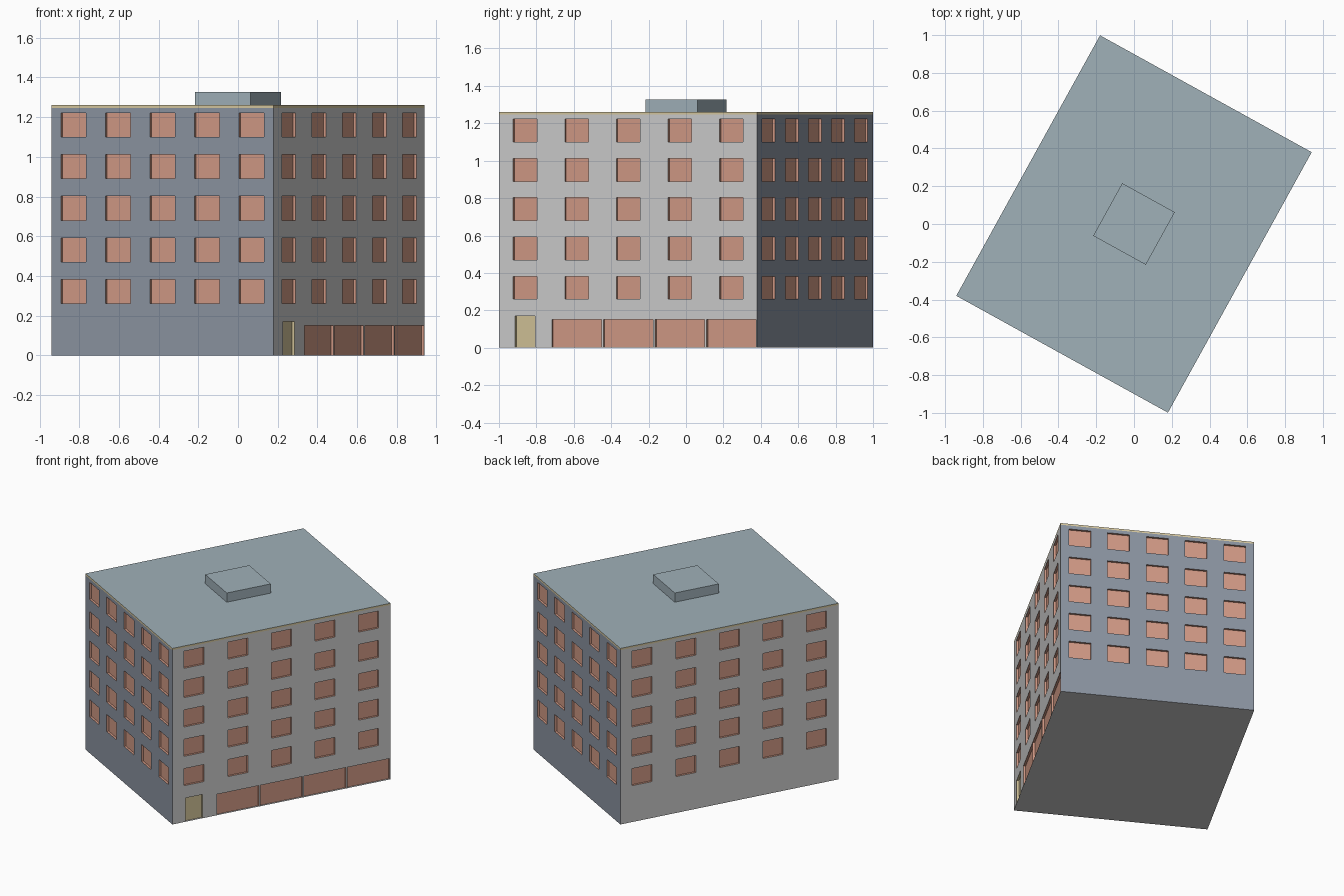
import bpy, bmesh, math
from mathutils import Vector

if "Cube" in bpy.data.objects:
    bpy.data.objects.remove(bpy.data.objects["Cube"])

W, L, H = 1.28, 1.575, 1.26        # block width, length, height
STOREY = H / 6
BAND = 0.013                       # cornice strip height
DEPTH = 0.015                      # recess of windows and doors
TURN = math.radians(-28.9)         # the block stands at an angle


def material(name, r, g, b):
    m = bpy.data.materials.new(name)
    lin = [(c / 255) ** 2.2 for c in (r, g, b)]
    m.diffuse_color = (*lin, 1)
    m.use_nodes = True
    m.node_tree.nodes["Principled BSDF"].inputs["Base Color"].default_value = m.diffuse_color
    return m


PALE = material("pale_render", 203, 203, 199)
BLUE = material("blue_grey_render", 138, 147, 160)
PANE = material("terracotta_pane", 208, 152, 132)
DOOR = material("cream_door", 208, 192, 150)
TRIM = material("cream_trim", 212, 198, 158)
ROOF = material("roof_grey", 158, 175, 183)


def make_object(name, bm, mats):
    me = bpy.data.meshes.new(name)
    bm.to_mesh(me)
    bm.free()
    for m in mats:
        me.materials.append(m)
    ob = bpy.data.objects.new(name, me)
    ob.rotation_euler.z = TURN
    bpy.context.collection.objects.link(ob)
    return ob


def face(bm, pts, mat=0):
    f = bm.faces.new([bm.verts.new(p) for p in pts])
    f.material_index = mat


def box(name, sx, sy, z0, z1, side, top, bottom):
    bm = bmesh.new()
    bmesh.ops.create_cube(bm, size=1)
    for v in bm.verts:
        v.co = (v.co.x * sx, v.co.y * sy, z0 if v.co.z < 0 else z1)
    bm.normal_update()
    for f in bm.faces:
        f.material_index = 1 if f.normal.z > 0.5 else 2 if f.normal.z < -0.5 else 0
    return make_object(name, bm, [side, top, bottom])


def wall(name, start, end, mat, shopfront=False):
    a, b = Vector((*start, 0)), Vector((*end, 0))
    length = (b - a).length
    t = (b - a) / length
    inward = Vector((-t.y, t.x, 0))
    bm = bmesh.new()

    def p(u, v, d=0):
        return a + t * u + inward * d + Vector((0, 0, v))

    def quad(u0, u1, v0, v1, m=0, d=0):
        face(bm, [p(u0, v0, d), p(u1, v0, d), p(u1, v1, d), p(u0, v1, d)], m)

    def recess(u0, u1, v0, v1, m):
        quad(u0, u1, v0, v1, m, DEPTH)
        ring = [(u0, v0), (u1, v0), (u1, v1), (u0, v1)]
        for i in range(4):
            if i == 0 and v0 == 0:
                continue
            c, e = ring[i], ring[(i + 1) % 4]
            face(bm, [p(*c), p(*e), p(*e, DEPTH), p(*c, DEPTH)], m)

    def row(v0, v1, openings):
        u = 0
        for u0, u1, top, m in openings:
            quad(u, u0, v0, v1)
            recess(u0, u1, v0, top, m)
            if top < v1:
                quad(u0, u1, top, v1)
            u = u1
        quad(u, length, v0, v1)

    bay = length / 5
    level = 0
    # street level: one door and four shop windows
    if shopfront:
        level = 0.17
        items = [(bay / 2 - 0.061, bay / 2 + 0.061, level, 2)]
        items += [(i * bay + 0.006, (i + 1) * bay - 0.006, 0.15, 1) for i in range(1, 5)]
        row(0, level, items)
    # five storeys of five windows
    for k in range(1, 6):
        v0 = k * STOREY + 0.05
        v1 = v0 + 0.122
        quad(0, length, level, v0)
        row(v0, v1, [((i + 0.5) * bay - 0.072, (i + 0.5) * bay + 0.072, v1, 1)
                     for i in range(5)])
        level = v1
    quad(0, length, level, H - BAND)
    bmesh.ops.remove_doubles(bm, verts=bm.verts, dist=1e-5)
    make_object(name, bm, [mat, PANE, DOOR])


# four outer walls
c = [(-W / 2, -L / 2), (W / 2, -L / 2), (W / 2, L / 2), (-W / 2, L / 2)]
wall("front_wall", c[0], c[1], BLUE)
wall("shopfront_wall", c[1], c[2], PALE, shopfront=True)
wall("back_wall", c[2], c[3], BLUE)
wall("left_wall", c[3], c[0], PALE)

# underside
bm = bmesh.new()
face(bm, [(x, y, 0) for x, y in reversed(c)])
make_object("base", bm, [PALE])

# flat roof with cream edge strip, and the roof housing
box("roof", W, L, H - BAND, H, TRIM, ROOF, TRIM)
box("roof_housing", 0.318, 0.318, H, 1.326, ROOF, ROOF, ROOF)
